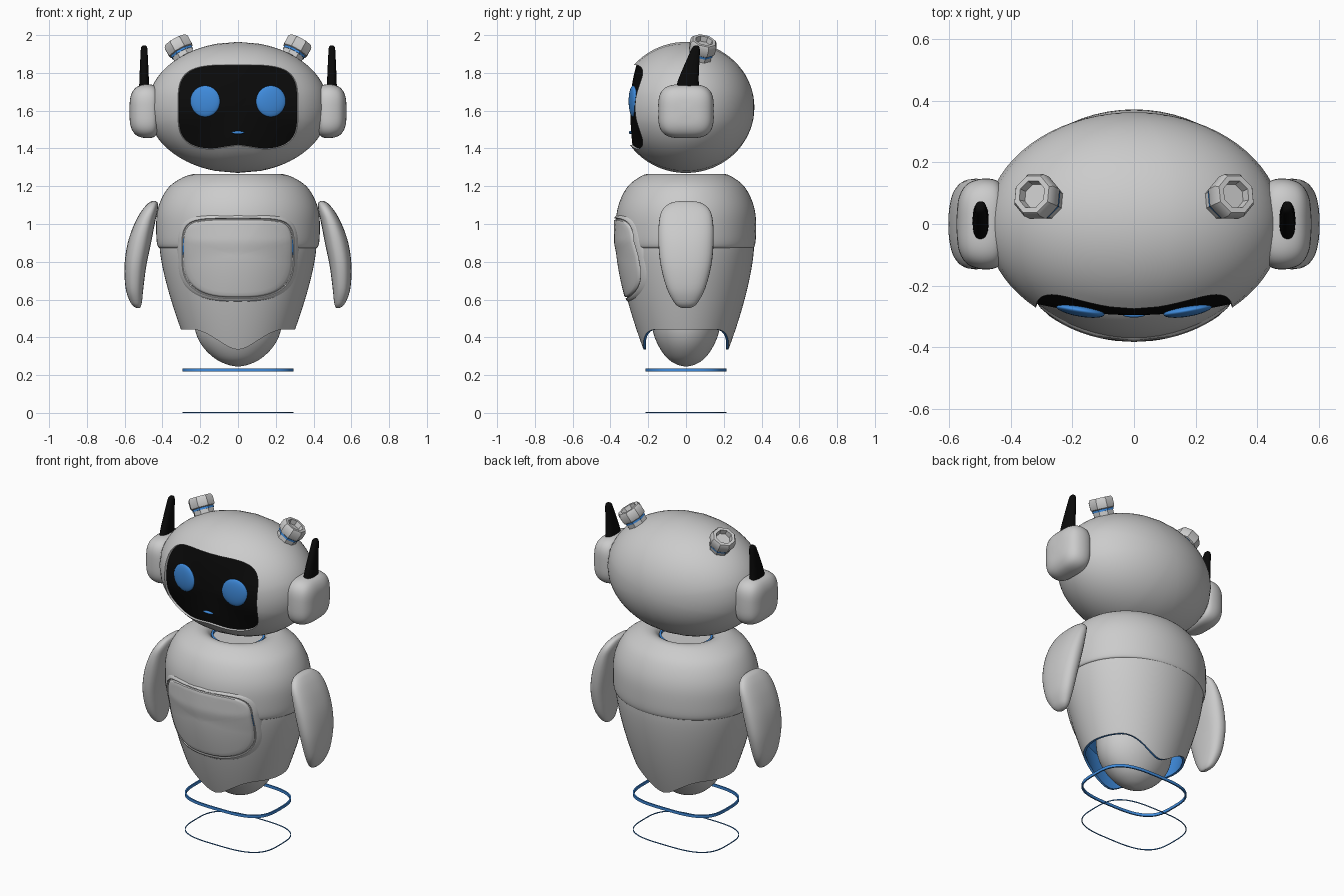
import bpy, bmesh, math
from mathutils import Vector, Matrix

if "Cube" in bpy.data.objects:
    bpy.data.objects.remove(bpy.data.objects["Cube"])


def material(name, rgb):
    m = bpy.data.materials.new(name)
    m.diffuse_color = (*rgb, 1)
    m.use_nodes = True
    m.node_tree.nodes["Principled BSDF"].inputs["Base Color"].default_value = m.diffuse_color
    return m


SHELL = material("shell_grey", (0.6, 0.6, 0.6))
BLUE = material("glow_blue", (0.05, 0.26, 0.72))
BLACK = material("gloss_black", (0.003, 0.003, 0.003))
N = 64


def oval(rx, ry, n=2.0, count=N):
    """Superellipse outline as (x, y) pairs."""
    out = []
    for i in range(count):
        a = 2 * math.pi * i / count
        c, s = math.cos(a), math.sin(a)
        out.append((math.copysign(abs(c) ** (2 / n), c) * rx,
                    math.copysign(abs(s) ** (2 / n), s) * ry))
    return out


def spline(keys, per=4):
    """Catmull-Rom interpolation of key tuples."""
    out, last = [], len(keys) - 1
    for i in range(last):
        p = [keys[max(0, min(last, i + d))] for d in (-1, 0, 1, 2)]
        for k in range(per):
            t = k / per
            out.append(tuple(0.5 * (2 * b + (c - a) * t + (2 * a - 5 * b + 4 * c - d) * t * t
                                    + (3 * b - a - 3 * c + d) * t ** 3)
                             for a, b, c, d in zip(*p)))
    return out + [keys[-1]]


def finish(obj, angle=35):
    bpy.ops.object.select_all(action='DESELECT')
    obj.select_set(True)
    bpy.context.view_layer.objects.active = obj
    bpy.ops.object.shade_smooth_by_angle(angle=math.radians(angle))


def skin(name, rings, mats, band=lambda j: 0, cap=True, loop=False):
    """Quads between rings; band(j) picks the material of strip j."""
    bm = bmesh.new()
    vs = [[bm.verts.new(p) for p in r] for r in rings]
    strips = len(vs) if loop else len(vs) - 1
    for j in range(strips):
        a, b = vs[j], vs[(j + 1) % len(vs)]
        for i in range(len(a)):
            k = (i + 1) % len(a)
            bm.faces.new((a[i], a[k], b[k], b[i])).material_index = band(j)
    if cap and not loop:
        bm.faces.new(vs[0]).material_index = band(0)
        bm.faces.new(vs[-1]).material_index = band(strips - 1)
    bmesh.ops.remove_doubles(bm, verts=bm.verts, dist=1e-5)
    bmesh.ops.recalc_face_normals(bm, faces=bm.faces)
    me = bpy.data.meshes.new(name)
    bm.to_mesh(me)
    bm.free()
    for m in mats:
        me.materials.append(m)
    obj = bpy.data.objects.new(name, me)
    bpy.context.collection.objects.link(obj)
    finish(obj)
    return obj


def loft(name, keys, mat, n=2.0, place=lambda p: p, count=N):
    """Keys are (height, cx, cy, rx, ry)."""
    rings = [[place((cx + x, cy + y, z)) for x, y in oval(max(rx, .001), max(ry, .001), n, count)]
             for z, cx, cy, rx, ry in spline(keys)]
    return skin(name, rings, [mat])


def band_ring(name, rx, ry, n, z0, z1, w):
    spec = [(0, z0), (0, z1), (w, z1), (w, z0)]
    skin(name, [[(x, y, z) for x, y in oval(rx - d, ry - d, n)] for d, z in spec], [BLUE], loop=True)


def smooth(t):
    t = max(0.0, min(1.0, t))
    return t * t * (3 - 2 * t)


# Head: ellipsoid meshed around the face opening, with a sunken screen
HA, HB, HC, HZ = 0.48, 0.362, 0.347, 1.617
outline = []
for x, z in oval(0.318, 0.226, 3.8, 96):
    if z < 0:
        z += 0.026 * math.exp(-(x / 0.1) ** 2)
    outline.append((x, z))
polar = [(math.atan2(z / HC, x / HA), math.asin(math.hypot(x / HA, z / HC))) for x, z in outline]
rings = []
SCREEN = 12
for j in range(SCREEN + 1):
    s = j / SCREEN
    rings.append([(x * s * .985, -.295 + (.307 - HB * math.cos(p)) * s * s, HZ + z * s * .985)
                  for (x, z), (t, p) in zip(outline, polar)])
for j in range(29):
    row = []
    for t, p0 in polar:
        p = p0 + (math.pi - p0) * j / 28
        row.append((HA * math.sin(p) * math.cos(t), -HB * math.cos(p), HZ + HC * math.sin(p) * math.sin(t)))
    rings.append(row)
skin("head", rings, [SHELL, BLACK], lambda j: 1 if j < SCREEN else 0, cap=False)


def blob(name, loc, scale, turn):
    bpy.ops.mesh.primitive_uv_sphere_add(segments=32, ring_count=16, location=loc, rotation=(0, 0, turn))
    o = bpy.context.object
    o.name, o.scale = name, scale
    o.data.materials.append(BLUE)
    finish(o)


# Mouth
blob("mouth", (0, -.294, 1.484), (.036, .009, .008), 0)

for s, side in ((-1, "left"), (1, "right")):
    # Eyes
    blob(side + "_eye", (s * .174, -.28, 1.65), (.08, .02, .083), s * .17)
    # Ear pods
    ear = [(.42, .09), (.43, .125), (.45, .143), (.49, .147), (.53, .136), (.555, .113), (.57, .075), (.575, .02)]
    loft(side + "_ear", [(h, 0, 0, r, r * .97) for h, r in ear], SHELL, 3.4,
         lambda p: (s * p[2], p[0], 1.597 + p[1]))
    # Antennas
    loft(side + "_antenna", [(1.72, s * .497, .01, .026, .062), (1.77, s * .497, .014, .025, .053),
                             (1.9, s * .497, .045, .019, .028), (1.935, s * .497, .053, .016, .018),
                             (1.945, s * .497, .055, .007, .008)], BLACK, 2.5, count=24)
    # Octagonal head knobs, aligned to the head surface
    kx, ky = s * .285, .075
    kz = HC * math.sqrt(1 - (kx / HA) ** 2 - (ky / HB) ** 2)
    axis = Vector((kx / HA ** 2, ky / HB ** 2, kz / HC ** 2))
    mat = Matrix.Translation((kx, ky, HZ + kz)) @ axis.to_track_quat('Z', 'Y').to_matrix().to_4x4()
    prof = [(.062, -.03), (.062, .02), (.066, .02), (.066, .032), (.072, .036), (.075, .045), (.075, .084),
            (.066, .098), (.048, .098), (.042, .07), (.001, .07)]
    skin(side + "_knob", [[mat @ Vector((x, y, h)) for x, y in oval(r, r, 2, 8)] for r, h in prof],
         [SHELL, BLUE], lambda j: 1 if j in (1, 2) else 0)
    # Arms
    arm = [(1.122, .445, .008, .03), (1.11, .45, .025, .085), (1.07, .468, .042, .128), (1.0, .495, .054, .144),
           (.9, .522, .062, .146), (.78, .543, .058, .134), (.66, .548, .047, .102), (.59, .54, .032, .066),
           (.563, .533, .018, .04), (.555, .528, .006, .015)]
    loft(side + "_arm", [(z, s * c, 0, a, b) for z, c, a, b in arm], SHELL, 2.4, count=32)

# Upper torso with neck bowl
upper = [(.872, .35, .30), (.872, .405, .345), (.885, .426, .364), (.95, .433, .371), (1.05, .43, .368),
         (1.13, .407, .347), (1.2, .362, .307), (1.245, .295, .252), (1.265, .23, .205), (1.255, .18, .165),
         (1.22, .15, .14)]
loft("upper_torso", [(z, 0, 0, a, b) for z, a, b in upper], SHELL)
band_ring("neck_ring", .155, .145, 2, 1.215, 1.235, .012)


def lower_radii(z):
    t = max(0.0, .88 - z) / .43
    return .415 - .11 * t ** 1.41, .36 - .095 * t ** 1.5


# Lower torso: skirt with front and back lobes and a blue lining
TOP = .885
rows = [(0, .03)] + [(.012 + .988 * j / 24, 0) for j in range(25)] + [(1, .014), (.85, .022), (.6, .03)]
rings = []
for t, inset in rows:
    row = []
    for c, s in oval(1, 1):
        bottom = .335 + .107 * smooth(abs(.3 * c) / .24)
        z = TOP + (bottom - TOP) * t
        rx, ry = lower_radii(z)
        row.append(((rx - inset) * c, (ry - inset) * s, z))
    rings.append(row)
rings.append([(0, 0, .6)] * N)
skin("lower_torso", rings, [SHELL, BLUE], lambda j: 1 if j >= 25 else 0, cap=False)

# Rounded core under the skirt
core = [(.6, .235, .185), (.5, .235, .183), (.42, .222, .172), (.35, .186, .143), (.29, .125, .10),
        (.257, .06, .05), (.245, .004, .004)]
loft("base_core", [(z, 0, 0, a, b) for z, a, b in core], SHELL)


# Chest panel and raised frame, following the torso surface
def chest(scale, offset):
    row = []
    for (x, z), (_, w) in zip(oval(.293, .2, 5), oval(.293, .22, 2.8)):
        if z < 0:
            x, z = oval_low[len(row)]
        x, z = x * scale, .828 + z * scale
        f = smooth((z - .84) / .08)
        lx, ly = lower_radii(z)
        rx, ry = lx + (.433 - lx) * f, ly + (.37 - ly) * f
        row.append((x, -ry * math.sqrt(1 - (x / rx) ** 2) - offset, z))
    return row


oval_low = oval(.293, .22, 2.8)
face = [(j / 12 * .94, .012) for j in range(13)] + [(.965, .010), (.98, .004), (.985, -.03)]
skin("chest_panel", [chest(a, b) for a, b in face], [SHELL], cap=False)
skin("chest_groove", [chest(a, b) for a, b in ((.975, -.02), (.975, -.001), (1.03, -.001), (1.03, -.02))],
     [BLUE], loop=True)
skin("chest_frame", [chest(a, b) for a, b in ((1.0, -.03), (1.0, .004), (1.015, .009), (1.04, .008),
                                              (1.07, .003), (1.1, -.005), (1.1, -.03))], [SHELL], loop=True)

# Hover rings
band_ring("hover_ring", .295, .215, 3.2, .218, .235, .008)
band_ring("ground_ring", .295, .215, 3.2, 0, .005, .004)
